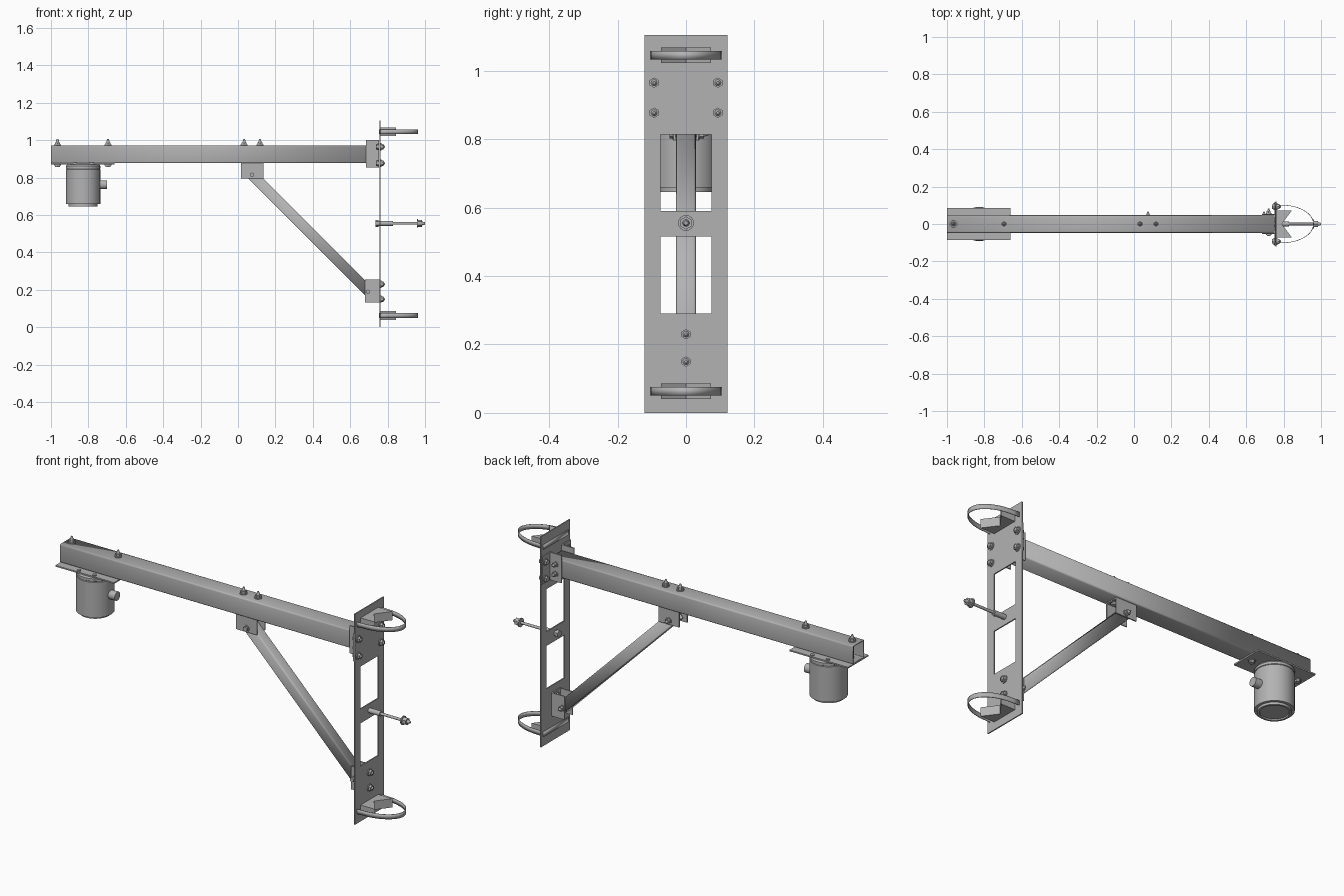
import bpy, bmesh, math
from mathutils import Vector, Matrix

if "Cube" in bpy.data.objects:
    bpy.data.objects.remove(bpy.data.objects["Cube"], do_unlink=True)

steel = bpy.data.materials.new("galvanised_grey")
steel.use_nodes = True
GREY = (0.45, 0.45, 0.45, 1)
steel.diffuse_color = GREY
steel.node_tree.nodes["Principled BSDF"].inputs["Base Color"].default_value = GREY


def finish(name, bm, smooth=False, thickness=0):
    bmesh.ops.recalc_face_normals(bm, faces=bm.faces)
    mesh = bpy.data.meshes.new(name)
    bm.to_mesh(mesh)
    bm.free()
    mesh.materials.append(steel)
    ob = bpy.data.objects.new(name, mesh)
    bpy.context.collection.objects.link(ob)
    if thickness:
        mod = ob.modifiers.new("sheet", 'SOLIDIFY')
        mod.thickness, mod.offset = thickness, 0
    if smooth:
        bpy.ops.object.select_all(action='DESELECT')
        ob.select_set(True)
        bpy.context.view_layer.objects.active = ob
        bpy.ops.object.shade_smooth_by_angle(angle=math.radians(35))
    return ob


def add_box(bm, lo, hi):
    lo, hi = Vector(lo), Vector(hi)
    m = Matrix.Translation((lo + hi) / 2) @ Matrix.Diagonal((*(hi - lo), 1))
    return bmesh.ops.create_cube(bm, size=1, matrix=m)


def boxes(name, *spans):
    bm = bmesh.new()
    for lo, hi in spans:
        add_box(bm, lo, hi)
    return finish(name, bm)


def add_rod(bm, start, axis, a, b, r1, r2=None, sides=16):
    """Cylinder or cone along axis, from distance a to b past start."""
    axis = Vector(axis).normalized()
    m = Matrix.Translation(Vector(start) + axis * (a + b) / 2) \
        @ axis.to_track_quat('Z', 'Y').to_matrix().to_4x4()
    bmesh.ops.create_cone(bm, cap_ends=True, segments=sides, radius1=r1,
                          radius2=r1 if r2 is None else r2, depth=b - a, matrix=m)


def bolt(name, start, axis, grip, tip=0.018, s=1.0):
    """Hex head before start, washers, shank through the grip, nut and stud end."""
    bm = bmesh.new()
    add_rod(bm, start, axis, -0.004, 0, 0.018 * s)
    add_rod(bm, start, axis, -0.014 * s, -0.004, 0.014 * s, sides=6)
    add_rod(bm, start, axis, 0, grip + 0.016, 0.008 * s)
    add_rod(bm, start, axis, grip, grip + 0.004, 0.019 * s)
    add_rod(bm, start, axis, grip + 0.004, grip + 0.016, 0.015 * s, sides=6)
    add_rod(bm, start, axis, grip + 0.016, grip + 0.016 + tip, 0.009 * s, 0.004 * s)
    return finish(name, bm, smooth=True)


def tube(name, p, q, width, height, wall):
    """Open-ended rectangular tube with rounded long edges."""
    p, q = Vector(p), Vector(q)
    d = q - p
    bm = bmesh.new()
    add_box(bm, (0, -width / 2, -height / 2), (d.length, width / 2, height / 2))
    ends = [f for f in bm.faces if abs(f.normal.x) > 0.9]
    bmesh.ops.delete(bm, geom=ends, context='FACES_ONLY')
    long_edges = [e for e in bm.edges
                  if abs(e.verts[0].co.x - e.verts[1].co.x) > d.length / 2]
    bmesh.ops.bevel(bm, geom=long_edges, offset=0.007, segments=3, affect='EDGES', profile=0.5)
    ob = finish(name, bm, smooth=True, thickness=wall)
    ob.modifiers["sheet"].offset = -1
    ob.location = p
    ob.rotation_euler.y = math.atan2(-d.z, d.x)
    return ob


# Arm and diagonal brace
tube("main_arm", (-1, 0, 0.925), (0.75, 0, 0.925), 0.094, 0.096, 0.006)
tube("diagonal_brace", (0.055, 0, 0.835), (0.715, 0, 0.175), 0.058, 0.058, 0.005)

# Pole plate with two windows
ys = [-0.121, -0.075, 0.075, 0.121]
zs = [0, 0.29, 0.515, 0.59, 0.813, 1.105]
bm = bmesh.new()
grid = [[bm.verts.new((0.76, y, z)) for y in ys] for z in zs]
for r in range(5):
    for c in range(3):
        if not (c == 1 and r in (1, 3)):
            bm.faces.new((grid[r][c], grid[r][c + 1], grid[r + 1][c + 1], grid[r + 1][c]))
finish("pole_plate", bm, thickness=0.006)

# Angle brackets holding the arm, one on each side
for side, s in (("left", 1), ("right", -1)):
    def span(x0, x1, y0, y1):
        a, b = sorted((s * y0, s * y1))
        return (x0, a, 0.855), (x1, b, 1.0)
    boxes("arm_bracket_" + side, span(0.685, 0.757, 0.048, 0.054),
          span(0.751, 0.757, 0.054, 0.118))
    for i, z in enumerate((0.965, 0.877)):
        bolt(f"arm_plate_bolt_{side}_{i}", (0.751, s * 0.093, z), (1, 0, 0), 0.012, 0.006)
for i, z in enumerate((0.945, 0.895)):
    bolt(f"arm_cross_bolt_{i}", (0.72, -0.054, z), (0, 1, 0), 0.108, 0.012, 0.8)

# Channel brackets at both ends of the brace
boxes("brace_upper_bracket",
      ((0.015, -0.036, 0.795), (0.135, -0.030, 0.877)),
      ((0.015, 0.030, 0.795), (0.135, 0.036, 0.877)),
      ((0.015, -0.030, 0.871), (0.135, 0.030, 0.877)))
boxes("brace_lower_bracket",
      ((0.68, -0.036, 0.133), (0.757, -0.030, 0.255)),
      ((0.68, 0.030, 0.133), (0.757, 0.036, 0.255)),
      ((0.751, -0.030, 0.133), (0.757, 0.030, 0.255)))
bolt("brace_upper_bolt", (0.075, -0.036, 0.815), (0, 1, 0), 0.072, 0.014, 0.9)
bolt("brace_lower_bolt", (0.695, -0.036, 0.19), (0, 1, 0), 0.072, 0.014, 0.9)
for i, z in enumerate((0.23, 0.15)):
    bolt(f"brace_plate_bolt_{i}", (0.751, 0, z), (1, 0, 0), 0.012, 0.006)

# Bolts down through the arm
for i, x in enumerate((-0.965, -0.695, 0.033, 0.117)):
    bolt(f"arm_bolt_{i}", (x, 0, 0.870), (0, 0, 1), 0.103)

# Long clamp bolt through the plate
bm = bmesh.new()
origin, along = (0, 0, 0.555), (1, 0, 0)
add_rod(bm, origin, along, 0.735, 0.75, 0.019, sides=6)
add_rod(bm, origin, along, 0.75, 0.83, 0.013)
add_rod(bm, origin, along, 0.83, 0.985, 0.007)
add_rod(bm, origin, along, 0.957, 0.963, 0.023)
add_rod(bm, origin, along, 0.963, 0.985, 0.019, sides=6)
add_rod(bm, origin, along, 0.985, 1.0, 0.010, 0.006)
finish("clamp_bolt", bm, smooth=True)

# Pole straps and notched saddles, top and bottom
for place, z in (("top", 1.045), ("bottom", 0.063)):
    path = [(0.755, -0.103)]
    for i in range(25):
        t = math.radians(-90 + 180 * i / 24)
        path.append((0.795 + 0.165 * math.cos(t), 0.100 * math.sin(t)))
    path.append((0.755, 0.103))
    bm = bmesh.new()
    rows = [[bm.verts.new((x, y, z + h)) for x, y in path] for h in (-0.0125, 0.0125)]
    for i in range(len(path)):
        j = (i + 1) % len(path)
        bm.faces.new((rows[0][i], rows[0][j], rows[1][j], rows[1][i]))
    finish("strap_" + place, bm, smooth=True, thickness=0.003)

    bm = bmesh.new()
    outline = [(0.763, -0.073), (0.845, -0.073), (0.79, 0), (0.845, 0.073), (0.763, 0.073)]
    face = bm.faces.new([bm.verts.new((x, y, z - 0.023)) for x, y in outline])
    up = bmesh.ops.extrude_face_region(bm, geom=[face])["geom"]
    bmesh.ops.translate(bm, vec=(0, 0, 0.046),
                        verts=[v for v in up if isinstance(v, bmesh.types.BMVert)])
    finish("saddle_" + place, bm)

# Mounting plate and round housing under the free end
boxes("housing_plate", ((-1, -0.085, 0.870), (-0.66, 0.085, 0.877)))
bm = bmesh.new()
profile = [(0, 0.652), (0.066, 0.652), (0.068, 0.646), (0.078, 0.646), (0.078, 0.658),
           (0.092, 0.658), (0.092, 0.843), (0.089, 0.845), (0.089, 0.848),
           (0.092, 0.850), (0.092, 0.862), (0.086, 0.870), (0, 0.870)]
verts = [bm.verts.new((r, 0, z)) for r, z in profile]
edges = [bm.edges.new(pair) for pair in zip(verts, verts[1:])]
bmesh.ops.spin(bm, geom=verts + edges, cent=(0, 0, 0), axis=(0, 0, 1),
               angle=math.tau, steps=48)
bmesh.ops.remove_doubles(bm, verts=bm.verts, dist=0.0001)
finish("housing", bm, smooth=True).location.x = -0.828
bm = bmesh.new()
add_rod(bm, (-0.76, 0, 0.762), (1, 0, 0), 0, 0.06, 0.023, sides=24)
finish("cable_gland", bm, smooth=True)
for i, x in enumerate((-0.873, -0.783)):
    for j, y in enumerate((-0.07, 0.07)):
        bm = bmesh.new()
        add_rod(bm, (x, y, 0.877), (0, 0, 1), 0, 0.005, 0.010)
        finish(f"housing_screw_{i}_{j}", bm, smooth=True)
